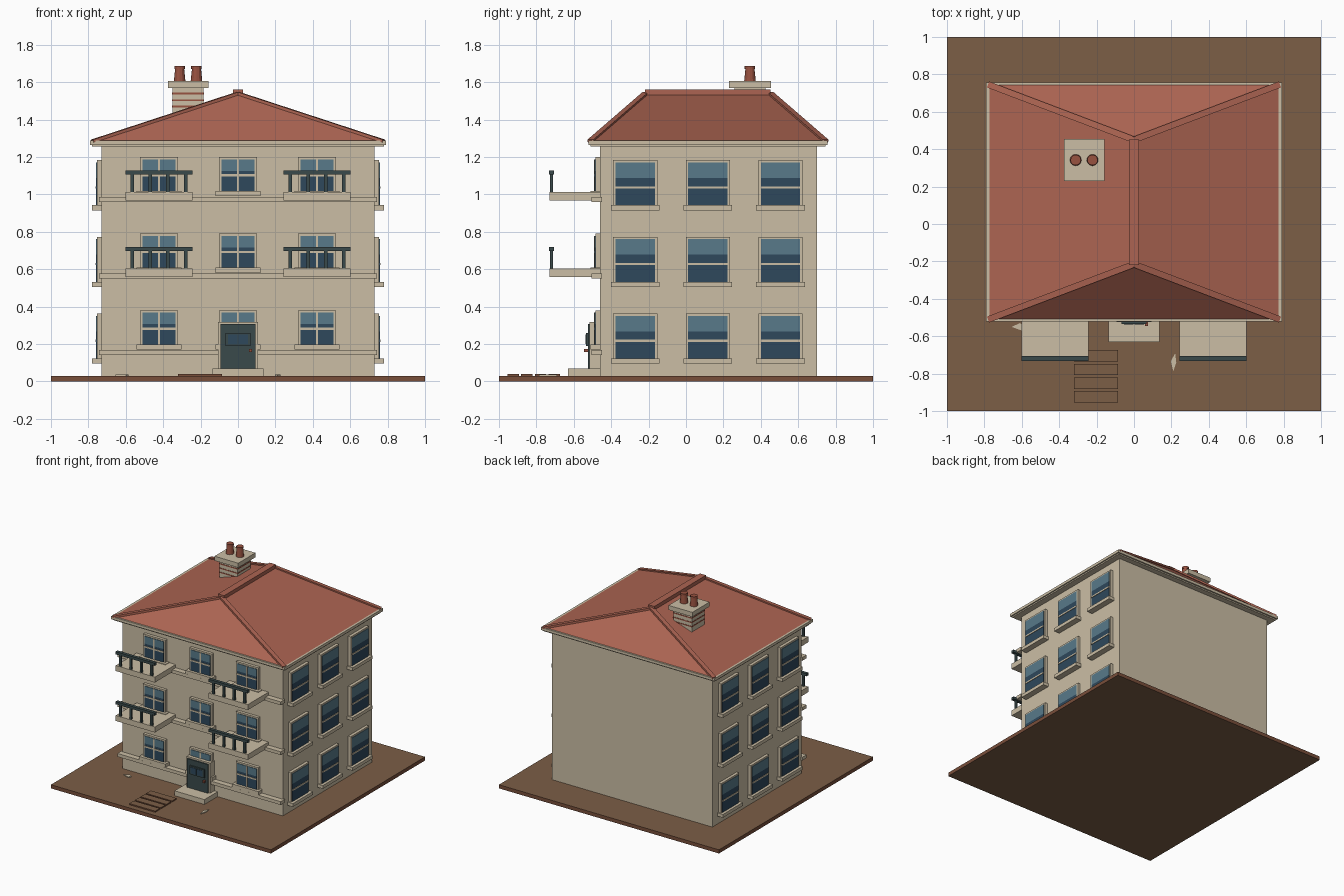
import bpy, bmesh, math
from mathutils import Vector, Matrix

if "Cube" in bpy.data.objects:
    bpy.data.objects.remove(bpy.data.objects["Cube"], do_unlink=True)


def material(name, r, g, b):
    # 8-bit display colour converted to linear
    col = [((c / 255 + 0.055) / 1.055) ** 2.4 for c in (r, g, b)] + [1]
    m = bpy.data.materials.new(name)
    m.use_nodes = True
    m.diffuse_color = col
    m.node_tree.nodes["Principled BSDF"].inputs["Base Color"].default_value = col
    return m


STONE = material("cream stone", 203, 190, 165)
EARTH = material("brown earth", 124, 94, 70)
SOIL = material("reddish soil edge", 120, 78, 58)
TILE = material("red roof tile", 172, 100, 82)
CLAY = material("clay pot red", 152, 82, 64)
IRON = material("dark teal paint", 58, 74, 75)
PANE = material("light blue glass", 88, 122, 138)
DEEP = material("deep blue glass", 46, 72, 92)


def finish(name, bm, mats):
    bmesh.ops.recalc_face_normals(bm, faces=bm.faces)
    me = bpy.data.meshes.new(name)
    bm.to_mesh(me)
    bm.free()
    for m in mats:
        me.materials.append(m)
    return place(name, me)


def place(name, me, loc=(0, 0, 0), turn=0):
    ob = bpy.data.objects.new(name, me)
    bpy.context.collection.objects.link(ob)
    ob.location = loc
    ob.rotation_euler.z = turn
    return ob


def boxes(name, parts):
    """One object from boxes given as (x range, y range, z range, material)."""
    bm = bmesh.new()
    mats = []
    for xr, yr, zr, mat in parts:
        if mat not in mats:
            mats.append(mat)
        size = [r[1] - r[0] for r in (xr, yr, zr)]
        mid = [(r[1] + r[0]) / 2 for r in (xr, yr, zr)]
        mtx = Matrix.Translation(mid) @ Matrix.Diagonal(size + [1])
        made = bmesh.ops.create_cube(bm, size=1, matrix=mtx)
        for f in {f for v in made["verts"] for f in v.link_faces}:
            f.material_index = mats.index(mat)
    return finish(name, bm, mats)


def sym(a):
    return (-a, a)


def soil_sides(ob):
    ob.data.materials.append(SOIL)
    for p in ob.data.polygons:
        if abs(p.normal.z) < 0.5:
            p.material_index = 1


# Ground and stepping slabs
soil_sides(boxes("ground", [(sym(1), sym(1), (0, 0.03), EARTH)]))
soil_sides(boxes("path_slabs", [
    ((-0.32, -0.085), (-0.735 - 0.073 * i, -0.675 - 0.073 * i), (0.03, 0.04), EARTH)
    for i in range(4)]))

# Walls, string courses and eaves
FRONT, BACK, SIDE = -0.46, 0.70, 0.73
STOREY = 0.41
boxes("walls", [(sym(SIDE), (FRONT, BACK), (0.03, 1.27), STONE)])
for k in range(3):
    z = 0.14 + STOREY * k
    boxes("string_course", [(sym(0.742), (-0.505, -0.45), (z, z + 0.027), STONE)])
boxes("eaves", [(sym(0.78), (-0.51, 0.745), (1.255, 1.27), STONE),
                (sym(0.79), (-0.522, 0.757), (1.265, 1.287), STONE)])

# Hipped roof
bm = bmesh.new()
corners = [Vector((sx * 0.778, y, 1.285))
           for sx, y in ((-1, -0.51), (1, -0.51), (1, 0.745), (-1, 0.745))]
ridge = [Vector((0, -0.215, 1.54)), Vector((0, 0.45, 1.54))]
a, b, c, d, e, f = [bm.verts.new(p) for p in corners + ridge]
for face in ((a, b, e), (b, c, f, e), (c, d, f), (d, a, e, f), (d, c, b, a)):
    bm.faces.new(face)
finish("roof", bm, [TILE])


def beam(name, p, q, w, h):
    bm = bmesh.new()
    along = (q - p).normalized()
    across = along.cross(Vector((0, 0, 1))).normalized()
    up = across.cross(along)
    rot = Matrix((along, across, up)).transposed().to_4x4()
    scale = Matrix.Diagonal(((q - p).length, w, h, 1))
    bmesh.ops.create_cube(bm, size=1, matrix=Matrix.Translation((p + q) / 2) @ rot @ scale)
    finish(name, bm, [TILE])


for i, corner in enumerate(corners):
    beam("hip_tiles", corner, ridge[i // 2], 0.034, 0.016)
boxes("ridge_tiles", [(sym(0.028), (-0.22, 0.452), (1.52, 1.56), TILE)])

# Chimney with brick bands, cap and two pots
cx, cy = -0.267, 0.342
bands = [((cx - 0.083, cx + 0.083), (cy - 0.083, cy + 0.083), (1.4, 1.58), STONE)]
for z in (1.465, 1.499, 1.535):
    bands.append(((cx - 0.085, cx + 0.085), (cy - 0.085, cy + 0.085), (z, z + 0.009), CLAY))
boxes("chimney_stack", bands)
boxes("chimney_cap", [((cx - 0.108, cx + 0.108), (cy - 0.112, cy + 0.112), (1.568, 1.605), STONE)])
for x in (cx - 0.045, cx + 0.045):
    bm = bmesh.new()
    for z, h, r1, r2 in ((1.605, 0.068, 0.031, 0.024), (1.67, 0.016, 0.028, 0.028)):
        bmesh.ops.create_cone(bm, cap_ends=True, segments=12, radius1=r1, radius2=r2, depth=h,
                              matrix=Matrix.Translation((x, cy, z + h / 2)))
    finish("chimney_pot", bm, [CLAY])


def window(name, half, sill, sill_h, top, bar_z, upright):
    """Window on the plane y = 0, facing -y, with the sill bottom at z = 0."""
    t = 0.013
    split = top - t - 0.36 * (top - t - sill_h)
    casing, glass, bars = (-0.024, 0.01), (-0.028, 0.01), (-0.032, 0)
    parts = [(sym(sill), (-0.05, 0.01), (0, sill_h), STONE),
             (sym(half), casing, (top - t, top), STONE),
             ((-half, t - half), casing, (sill_h, top), STONE),
             ((half - t, half), casing, (sill_h, top), STONE),
             (sym(half - t), glass, (split, top - t), PANE),
             (sym(half - t), glass, (sill_h, split), DEEP),
             (sym(half - t), bars, (bar_z - 0.006, bar_z + 0.006), STONE)]
    if upright:
        parts.append((sym(0.006), bars, (sill_h, top - t), STONE))
    return boxes(name, parts)


# Windows on the front and both sides
front_win = window("front_window", 0.101, 0.12, 0.028, 0.21, 0.112, True)
side_win = window("side_window", 0.118, 0.13, 0.027, 0.268, 0.122, False)
for k in range(3):
    for i in (-1, 0, 1):
        place("front_window", front_win.data, (0.4225 * i, FRONT, 0.17 + STOREY * k))
        for s in (-1, 1):
            place("side_window", side_win.data,
                  (s * SIDE, 0.117 + 0.388 * i, 0.095 + STOREY * k), s * math.pi / 2)
for ob in (front_win, side_win):
    bpy.data.objects.remove(ob, do_unlink=True)

# Balconies with railings
for k in (1, 2):
    for s in (-1, 1):
        x, z = s * 0.4225, 0.558 + STOREY * (k - 1)
        span = (x - 0.178, x + 0.178)
        boxes("balcony_slab", [(span, (-0.73, FRONT), (z, z + 0.045), STONE)])
        rail = [(span, (-0.732, -0.706), (z + 0.138, z + 0.16), IRON)]
        for i in range(4):
            px = x + 0.095 * (i - 1.5)
            rail.append(((px - 0.009, px + 0.009), (-0.727, -0.711), (z + 0.04, z + 0.14), IRON))
        boxes("balcony_railing", rail)

# Front door and doorstep
boxes("doorstep", [(sym(0.136), (-0.63, FRONT), (0.03, 0.07), STONE)])
boxes("door_frame", [((-0.107, -0.094), (-0.515, FRONT), (0.07, 0.318), STONE),
                     ((0.094, 0.107), (-0.515, FRONT), (0.07, 0.318), STONE),
                     (sym(0.107), (-0.515, FRONT), (0.305, 0.318), STONE)])
boxes("door", [(sym(0.094), (-0.525, FRONT), (0.07, 0.306), IRON),
               (sym(0.066), (-0.535, -0.52), (0.19, 0.26), IRON),
               ((-0.054, -0.004), (-0.538, -0.53), (0.2, 0.25), DEEP),
               ((0.004, 0.054), (-0.538, -0.53), (0.2, 0.25), DEEP),
               ((0.058, 0.074), (-0.545, -0.52), (0.156, 0.172), CLAY)])


# Pale stone chips on the ground
def chip(points):
    bm = bmesh.new()
    face = bm.faces.new([bm.verts.new((x, y, 0.029)) for x, y in points])
    ext = bmesh.ops.extrude_face_region(bm, geom=[face])
    top = [v for v in ext["geom"] if isinstance(v, bmesh.types.BMVert)]
    bmesh.ops.translate(bm, verts=top, vec=(0, 0, 0.008))
    finish("stone_chip", bm, [STONE])


chip([(-0.655, -0.55), (-0.6, -0.57), (-0.585, -0.545), (-0.61, -0.53)])
chip([(0.22, -0.69), (0.197, -0.735), (0.21, -0.787), (0.226, -0.74)])
